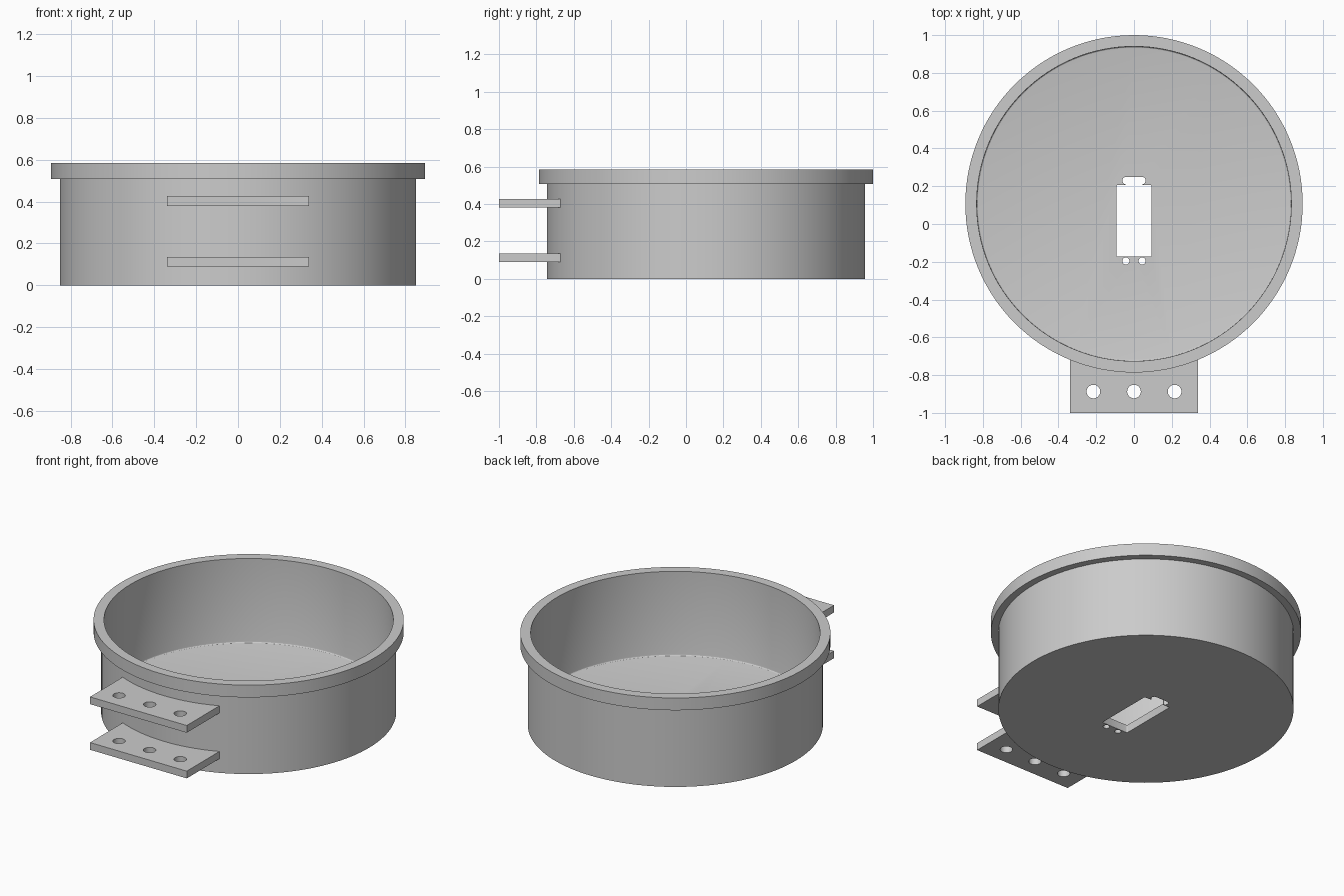
import bpy, bmesh, math

cube = bpy.data.objects.get("Cube")
if cube:
    bpy.data.objects.remove(cube, do_unlink=True)

CY = 0.107          # centre of the round pan along y
WALL_R = 0.85
SEGS = 128

grey = bpy.data.materials.new("plain_grey")
grey.use_nodes = True
grey.diffuse_color = (0.6, 0.6, 0.6, 1)
bsdf = next(n for n in grey.node_tree.nodes if n.type == 'BSDF_PRINCIPLED')
bsdf.inputs["Base Color"].default_value = grey.diffuse_color


def finish(name, bm):
    bmesh.ops.recalc_face_normals(bm, faces=bm.faces)
    mesh = bpy.data.meshes.new(name)
    bm.to_mesh(mesh)
    bm.free()
    mesh.materials.append(grey)
    obj = bpy.data.objects.new(name, mesh)
    bpy.context.collection.objects.link(obj)
    return obj


def lathe(name, profile):
    """Revolve (radius, z) points round the pan axis and cap both ends."""
    bm = bmesh.new()
    angles = [2 * math.pi * i / SEGS for i in range(SEGS)]
    rings = [[bm.verts.new((r * math.cos(a), CY + r * math.sin(a), z)) for a in angles]
             for r, z in profile]
    for low, high in zip(rings, rings[1:]):
        for i in range(SEGS):
            j = (i + 1) % SEGS
            bm.faces.new((low[i], low[j], high[j], high[i]))
    bm.faces.new(rings[0])
    bm.faces.new(rings[-1])
    return finish(name, bm)


def prism(name, outline, z0, z1):
    """Extrude an (x, y) outline between two heights."""
    bm = bmesh.new()
    low = [bm.verts.new((x, y, z0)) for x, y in outline]
    high = [bm.verts.new((x, y, z1)) for x, y in outline]
    bm.faces.new(low)
    bm.faces.new(high)
    for i in range(len(low)):
        j = (i + 1) % len(low)
        bm.faces.new((low[i], low[j], high[j], high[i]))
    return finish(name, bm)


def rounded_rect(x, y, half_w, half_h, r, steps=6):
    """Outline of a rectangle with round corners; a circle when r fills it."""
    pts = []
    for q, (sx, sy) in enumerate([(1, 1), (-1, 1), (-1, -1), (1, -1)]):
        for k in range(steps):
            a = math.pi / 2 * (q + (k + 0.5) / steps)
            pts.append((x + sx * (half_w - r) + r * math.cos(a),
                        y + sy * (half_h - r) + r * math.sin(a)))
    return pts


def cut(obj, outline, z0, z1):
    cutter = prism("cutter", outline, z0, z1)
    cutter.hide_render = True
    mod = obj.modifiers.new("cut", 'BOOLEAN')
    mod.operation = 'DIFFERENCE'
    mod.solver = 'EXACT'
    mod.object = cutter
    bpy.context.view_layer.objects.active = obj
    bpy.ops.object.modifier_apply(modifier=mod.name)
    bpy.data.objects.remove(cutter, do_unlink=True)


def smooth(obj):
    bpy.ops.object.select_all(action='DESELECT')
    obj.select_set(True)
    bpy.context.view_layer.objects.active = obj
    bpy.ops.object.shade_smooth_by_angle(angle=math.radians(20))


# Round pan: wall, overhanging rim, and floor with a small inner fillet
FLOOR, INNER, FIL = 0.05, 0.833, 0.01
fillet = [(INNER - FIL + FIL * math.cos(a), FLOOR + FIL - FIL * math.sin(a))
          for a in (math.pi / 6 * k for k in range(4))]
pan = lathe("round_pan", [(WALL_R, 0), (WALL_R, 0.507), (0.893, 0.507),
                          (0.893, 0.585), (INNER, 0.585)] + fillet)

# Floor openings: main slot, rounded notch behind it, two small holes in front
cut(pan, rounded_rect(0, 0.017, 0.093, 0.19, 0.008), -0.1, 0.2)
cut(pan, rounded_rect(0, 0.212, 0.045, 0.02, 0.003), -0.1, 0.2)
cut(pan, rounded_rect(0, 0.23, 0.061, 0.02, 0.0195), -0.1, 0.2)
for x in (-0.043, 0.043):
    cut(pan, rounded_rect(x, -0.196, 0.019, 0.019, 0.019), -0.1, 0.2)
smooth(pan)

# Two mounting plates whose back edge follows the wall
HALF_W, EMBED = 0.34, WALL_R - 0.006
spread = math.asin(HALF_W / EMBED)
arc = [(EMBED * math.sin(t), CY - EMBED * math.cos(t))
       for t in (spread * (1 - k / 12) for k in range(25))]
for name, z0 in (("lower_mounting_plate", 0.09), ("upper_mounting_plate", 0.38)):
    z1 = z0 + 0.046
    plate = prism(name, [(-HALF_W, -1), (HALF_W, -1)] + arc, z0, z1)
    for x in (-0.215, 0, 0.215):
        cut(plate, rounded_rect(x, -0.887, 0.036, 0.036, 0.036, 8), z0 - 0.1, z1 + 0.1)
    smooth(plate)
